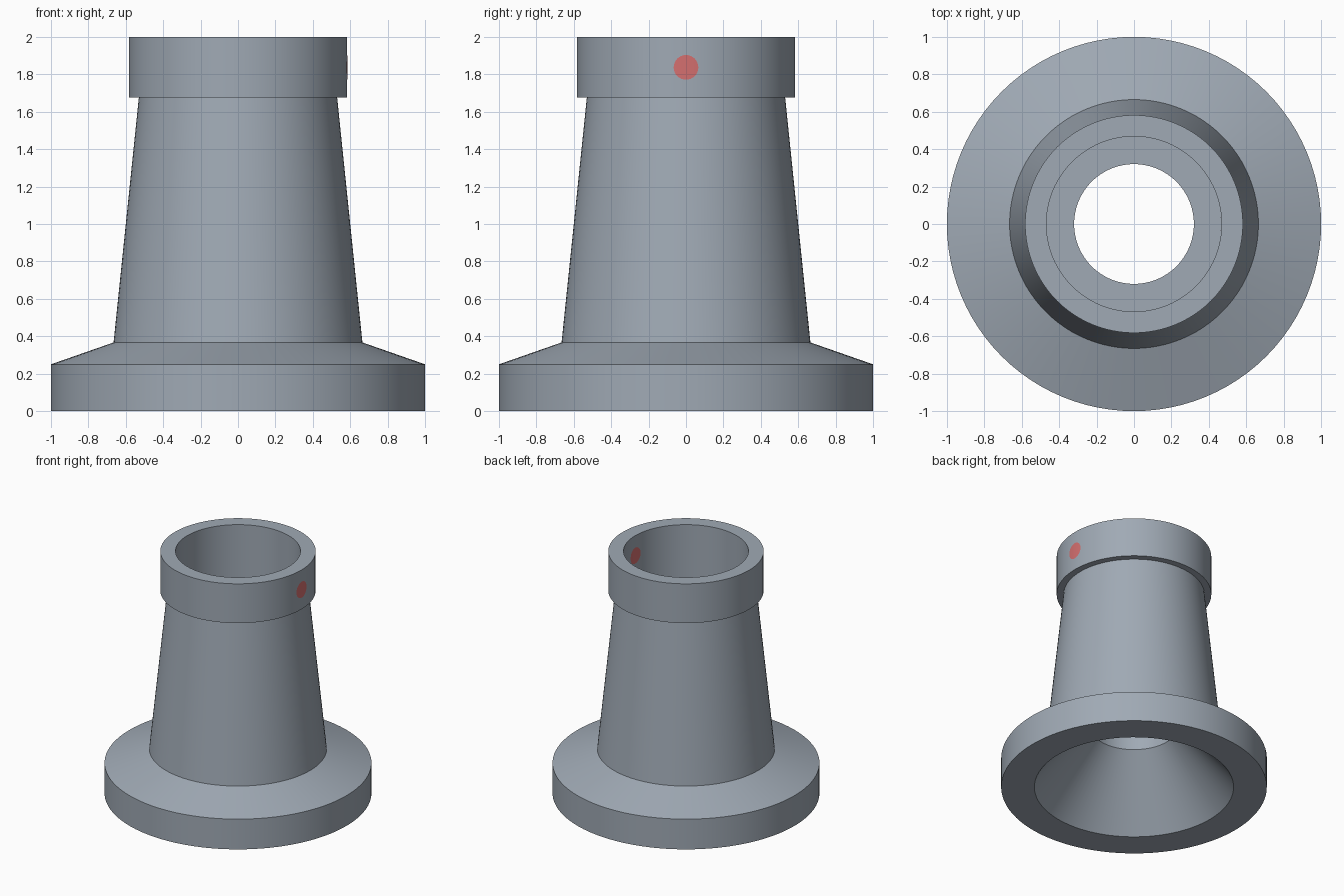
import bpy, bmesh, math

if "Cube" in bpy.data.objects:
    bpy.data.objects.remove(bpy.data.objects["Cube"])

def material(name, rgb):
    m = bpy.data.materials.new(name)
    m.diffuse_color = (*rgb, 1.0)
    m.use_nodes = True
    m.node_tree.nodes["Principled BSDF"].inputs["Base Color"].default_value = m.diffuse_color
    return m

grey = material("steel_grey", (0.35, 0.40, 0.46))
red = material("marker_red", (0.66, 0.16, 0.16))

def finish(bm, name, mat):
    me = bpy.data.meshes.new(name)
    bm.to_mesh(me)
    bm.free()
    ob = bpy.data.objects.new(name, me)
    bpy.context.collection.objects.link(ob)
    me.materials.append(mat)
    bpy.ops.object.select_all(action='DESELECT')
    ob.select_set(True)
    bpy.context.view_layer.objects.active = ob
    bpy.ops.object.shade_smooth_by_angle(angle=math.radians(15))
    return ob

# Turned body: closed (radius, height) profile, outside then inside
SEG = 96
profile = [(1.0, 0), (1.0, 0.25), (0.665, 0.367), (0.53, 1.675), (0.582, 1.675),
           (0.582, 2.0), (0.468, 2.0), (0.468, 1.0), (0.32, 1.0), (0.32, 0.51), (0.75, 0)]
bm = bmesh.new()
rings = []
for i in range(SEG):
    a = 2 * math.pi * i / SEG
    rings.append([bm.verts.new((r * math.cos(a), r * math.sin(a), z)) for r, z in profile])
for i in range(SEG):
    p, q = rings[i], rings[(i + 1) % SEG]
    for j in range(len(profile)):
        k = (j + 1) % len(profile)
        bm.faces.new((p[j], q[j], q[k], p[k]))
bmesh.ops.recalc_face_normals(bm, faces=bm.faces)
finish(bm, "flanged_sleeve", grey)

# Round marker following the collar wall, outside and inside
def marker(name, radius, inward, z0=1.837, size=0.066, seg=32, steps=4):
    bm = bmesh.new()
    def point(r, a):
        y = r * math.cos(a)
        return bm.verts.new((math.sqrt(radius ** 2 - y * y), y, z0 + r * math.sin(a)))
    centre = point(0, 0)
    loops = [[point(size * s / steps, 2 * math.pi * i / seg) for i in range(seg)]
             for s in range(1, steps + 1)]
    for i in range(seg):
        n = (i + 1) % seg
        bm.faces.new((centre, loops[0][i], loops[0][n]))
        for a, b in zip(loops, loops[1:]):
            bm.faces.new((a[i], b[i], b[n], a[n]))
    if inward:
        bmesh.ops.reverse_faces(bm, faces=bm.faces)
    return finish(bm, name, red)

marker("outer_marker", 0.584, False)
marker("inner_marker", 0.465, True)
